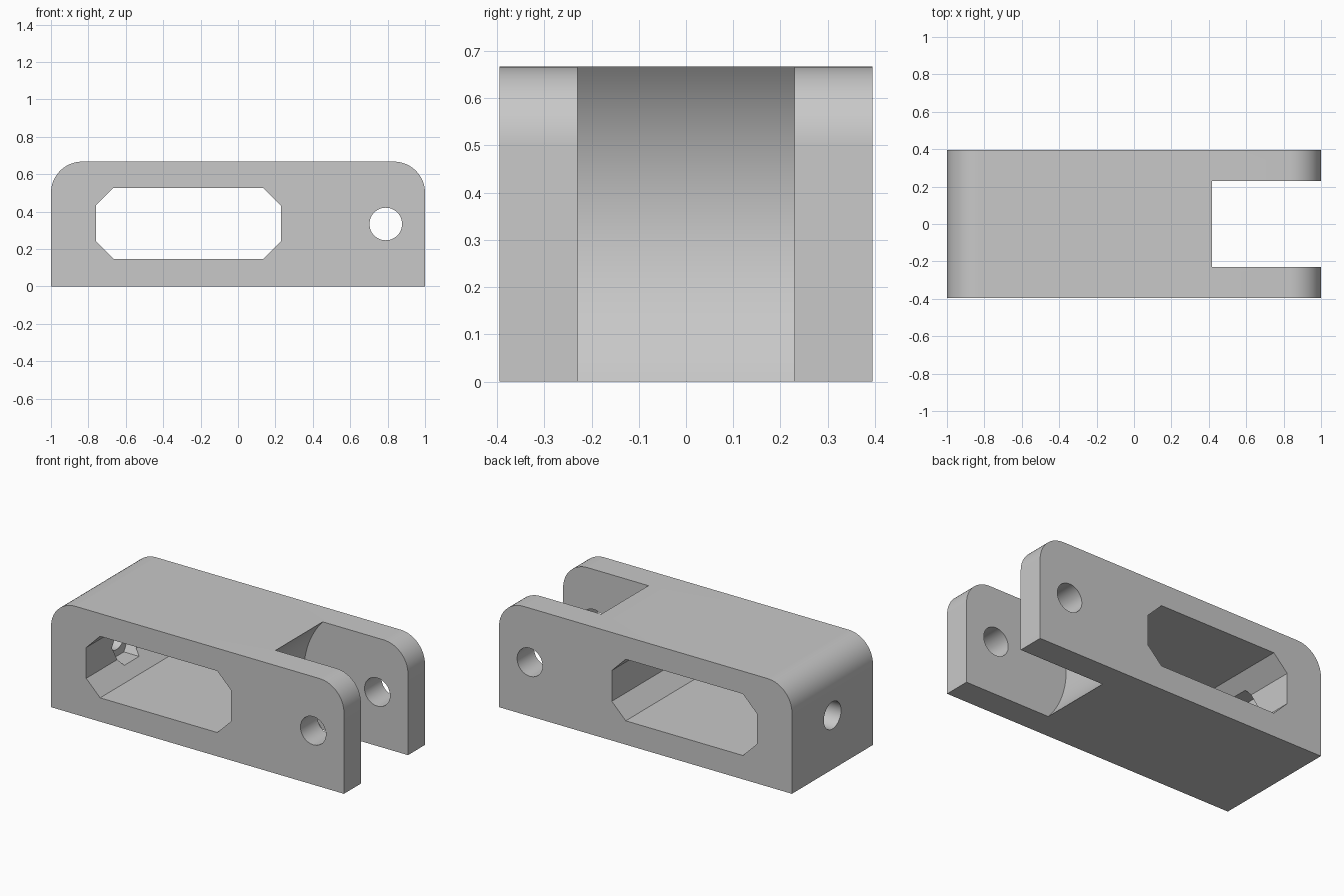
import bpy, bmesh
from math import pi, sin, cos, radians

cube = bpy.data.objects.get("Cube")
if cube:
    bpy.data.objects.remove(cube, do_unlink=True)

HALF_W, HEIGHT, MID = 0.395, 0.667, 0.3335
FILLET = 0.167
PIVOT_X = 0.79

grey = bpy.data.materials.new("light grey")
grey.use_nodes = True
colour = (0.58, 0.58, 0.58, 1)
grey.diffuse_color = colour
grey.node_tree.nodes["Principled BSDF"].inputs["Base Color"].default_value = colour


def prism(name, points, axis, start, end):
    """Extrude a closed profile: (x, z) along y, or (y, z) along x."""
    place = (lambda p, d: (p[0], d, p[1])) if axis == "y" else (lambda p, d: (d, p[0], p[1]))
    bm = bmesh.new()
    face = bm.faces.new([bm.verts.new(place(p, start)) for p in points])
    swept = bmesh.ops.extrude_face_region(bm, geom=[face])["geom"]
    for v in swept:
        if isinstance(v, bmesh.types.BMVert):
            setattr(v.co, axis, end)
    bmesh.ops.recalc_face_normals(bm, faces=bm.faces[:])
    mesh = bpy.data.meshes.new(name)
    bm.to_mesh(mesh)
    bm.free()
    mesh.materials.append(grey)
    obj = bpy.data.objects.new(name, mesh)
    bpy.context.collection.objects.link(obj)
    return obj


def arc(cx, cz, r, a0, a1, n):
    angles = [radians(a0 + (a1 - a0) * i / n) for i in range(n + 1)]
    return [(cx + r * cos(a), cz + r * sin(a)) for a in angles]


def ring(cx, cz, r, n):
    return arc(cx, cz, r, 0, 360, n)[:-1]


# Body block with rounded upper ends
profile = [(-1, 0), (1, 0)]
profile += arc(1 - FILLET, HEIGHT - FILLET, FILLET, 0, 90, 16)
profile += arc(FILLET - 1, HEIGHT - FILLET, FILLET, 90, 180, 16)
body = prism("fork_body", profile, "y", -HALF_W, HALF_W)

# Chamfered side window
x0, x1, z0, z1, c = -0.76, 0.23, 0.147, 0.527, 0.095
window = [(x0 + c, z0), (x1 - c, z0), (x1, z0 + c), (x1, z1 - c),
          (x1 - c, z1), (x0 + c, z1), (x0, z1 - c), (x0, z0 + c)]

cutters = [
    # Fork slot with a concave end centred on the pivot
    prism("slot_cutter", ring(PIVOT_X, MID, 0.5, 128), "y", -0.23, 0.23),
    prism("window_cutter", window, "y", -0.6, 0.6),
    prism("pivot_hole_cutter", ring(PIVOT_X, MID, 0.087, 48), "y", -0.6, 0.6),
    # Bolt hole and hexagonal nut pocket in the closed end
    prism("bolt_hole_cutter", ring(0, MID, 0.084, 48), "x", -1.2, -0.6),
    prism("nut_pocket_cutter", ring(0, MID, 0.145, 6), "x", -0.83, -0.5),
]

bpy.ops.object.select_all(action="DESELECT")
body.select_set(True)
bpy.context.view_layer.objects.active = body
for cutter in cutters:
    cutter.hide_render = True
    mod = body.modifiers.new(cutter.name, "BOOLEAN")
    mod.operation = "DIFFERENCE"
    mod.solver = "EXACT"
    mod.object = cutter
    bpy.ops.object.modifier_apply(modifier=mod.name)
    bpy.data.objects.remove(cutter, do_unlink=True)

bpy.ops.object.shade_smooth_by_angle(angle=radians(30))
